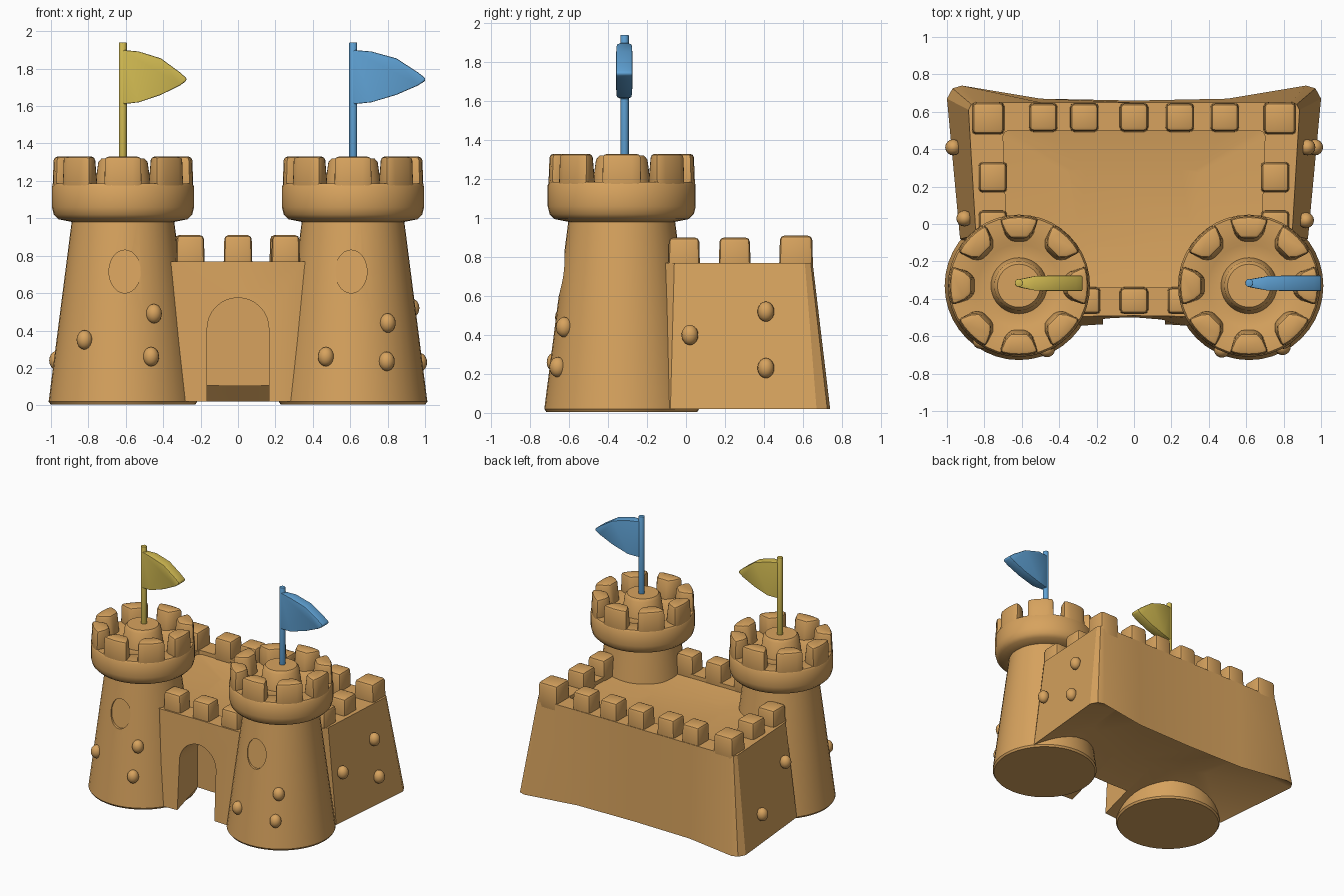
import bpy, bmesh, math
from mathutils import Vector, Matrix

cube = bpy.data.objects.get("Cube")
if cube:
    bpy.data.objects.remove(cube, do_unlink=True)


def material(name, rgb):
    m = bpy.data.materials.new(name)
    m.use_nodes = True
    m.diffuse_color = (*rgb, 1)
    m.node_tree.nodes["Principled BSDF"].inputs["Base Color"].default_value = (*rgb, 1)
    return m


SAND = material("sand", (0.68, 0.365, 0.112))
BLUE = material("blue", (0.115, 0.36, 0.66))
YELLOW = material("yellow", (0.65, 0.5, 0.085))


def smooth(ob, angle):
    bpy.ops.object.select_all(action="DESELECT")
    ob.select_set(True)
    bpy.context.view_layer.objects.active = ob
    bpy.ops.object.shade_smooth_by_angle(angle=math.radians(angle))


def finish(bm, name, mat, bevel=0, angle=35):
    bmesh.ops.recalc_face_normals(bm, faces=bm.faces)
    me = bpy.data.meshes.new(name)
    bm.to_mesh(me)
    bm.free()
    me.materials.append(mat)
    ob = bpy.data.objects.new(name, me)
    bpy.context.collection.objects.link(ob)
    bpy.context.view_layer.objects.active = ob
    if bevel:
        mod = ob.modifiers.new("bevel", "BEVEL")
        mod.width, mod.segments, mod.limit_method = bevel, 2, "ANGLE"
        bpy.ops.object.modifier_apply(modifier="bevel")
    smooth(ob, angle)
    return ob


def stack(bm, loops):
    """Skin a list of equal-length point loops and close both ends."""
    rings = [[bm.verts.new(p) for p in loop] for loop in loops]
    n = len(rings[0])
    for a, b in zip(rings, rings[1:]):
        for i in range(n):
            j = (i + 1) % n
            bm.faces.new((a[i], a[j], b[j], b[i]))
    for ring in (rings[0], rings[-1]):
        bm.faces.new(ring)


def circle(cx, cy, r, z, n=40):
    return [(cx + r * math.cos(2 * math.pi * i / n),
             cy + r * math.sin(2 * math.pi * i / n), z) for i in range(n)]


def cutter(outline, y0, back):
    """Prism through an (x, z) outline; back gives its far y at each height."""
    bm = bmesh.new()
    stack(bm, [[(x, y0, z) for x, z in outline], [(x, back(z), z) for x, z in outline]])
    return finish(bm, "cutter", SAND)


def cut(ob, tool, angle):
    bpy.context.view_layer.objects.active = ob
    mod = ob.modifiers.new("cut", "BOOLEAN")
    mod.operation, mod.solver, mod.object = "DIFFERENCE", "EXACT", tool
    bpy.ops.object.modifier_apply(modifier="cut")
    bpy.data.objects.remove(tool, do_unlink=True)
    smooth(ob, angle)


# Courtyard body: right-half plans, mirrored to full loops
def full(half, z):
    pts = [Vector((x, y, z)) for x, y in half]
    return pts + [Vector((-p.x, p.y, z)) for p in reversed(pts[1:-1])]


base = [(0, .66), (.5, .67), (.92, .74), (.97, .725), (1, .67), (.93, -.08),
        (.8, -.2), (.6, -.4), (.3, -.545), (0, -.525)]
rim = [(0, .65), (.5, .65), (.84, .65), (.87, .64), (.885, .61), (.845, -.06),
       (.75, -.2), (.6, -.4), (.34, -.495), (0, -.49)]
inner = [(0, .5), (.5, .5), (.67, .5), (.69, .49), (.7, .47), (.68, -.06),
         (.6, -.12), (.5, -.3), (.34, -.34), (0, -.34)]
hollow = [(x * .6, y * .4 + .22) for x, y in base]
court = [(x * .5, y * .5 + .04) for x, y in inner]
bm = bmesh.new()
stack(bm, [full(hollow, .2), full(base, .02), full(rim, .77), full(inner, .77),
           full(inner, .74), full(court, .71)])
body = finish(bm, "castle_walls", SAND)

# Arched gateway
arch = [(-.165, -.1), (.165, -.1)] + [
    (.165 * math.cos(math.pi * i / 16), .41 + .165 * math.sin(math.pi * i / 16)) for i in range(17)]
cut(body, cutter(arch, -.8, lambda z: -.28), 25)


# Wall merlons
def block(name, x, y, w, d, top=.91):
    bm = bmesh.new()
    stack(bm, [[(x + a * w * s / 2, y + b * d * s / 2, z)
                for a, b in ((-1, -1), (1, -1), (1, 1), (-1, 1))]
               for z, s in ((.7, 1.04), (top, .97))])
    finish(bm, name, SAND, .022)


for x in (-.255, 0, .255):
    block("front_merlon", x, -.41, .15, .14)
for x in (-.485, -.265, 0, .245, .485):
    block("back_merlon", x, .57, .15, .15)
for s in (-1, 1):
    block("corner_merlon", s * .78, .565, .17, .17)
    for y in (-.01, .25):
        block("side_merlon", s * .755, y, .15, .16, .9)

# Towers: tapered drum, crown, merlons, window, pole and flag
CX, CY = .615, -.33


def tower_radius(z):
    return .4 - .128 * z


for s, side, mat in ((-1, "right", YELLOW), (1, "left", BLUE)):
    cx = s * CX
    bm = bmesh.new()
    stack(bm, [circle(cx, CY, tower_radius(z) - trim, z)
               for z, trim in ((.005, .012), (.02, 0), (.5, 0), (1.02, 0))])
    drum = finish(bm, side + "_tower", SAND)

    # Flat, shallow oval window that leans with the drum
    oval = [(s * .605 + .085 * math.cos(math.pi * i / 14), .715 + .115 * math.sin(math.pi * i / 14))
            for i in range(28)]
    cut(drum, cutter(oval, -.9, lambda z: -.618 + .13 * (z - .715)), 25)

    bm = bmesh.new()
    crown = ((.2, .97), (.27, .98), (.345, .995), (.37, 1.02), (.38, 1.06), (.38, 1.17), (.37, 1.185),
             (.25, 1.185), (.22, 1.17), (.15, 1.17), (.132, 1.3), (.115, 1.32))
    stack(bm, [circle(cx, CY, r, z) for r, z in crown])
    finish(bm, side + "_crown", SAND)

    for k in range(8):
        turn = Matrix.Translation((cx, CY, 0)) @ Matrix.Rotation(k * math.pi / 4, 4, "Z")
        bm = bmesh.new()
        loops = []
        for z, r_out, r_in in ((1.12, .378, .23), (1.33, .37, .255)):
            plan = [(r_out * math.cos(a), r_out * math.sin(a)) for a in (-.285, -.14, 0, .14, .285)]
            plan += [(r_in + .035, .075), (r_in, .045), (r_in, -.045), (r_in + .035, -.075)]
            loops.append([turn @ Vector((x, y, z)) for x, y in plan])
        stack(bm, loops)
        finish(bm, side + "_crown_merlon", SAND, .02, 40)

    px = s * .616
    bm = bmesh.new()
    stack(bm, [circle(px, -.315, .022, z, 12) for z in (1.2, 1.94)])
    finish(bm, side + "_pole", mat, .004)

    # Pennant, thinner where it meets the pole
    length = .34 if s < 0 else .385
    shape = [(0, 1.61), (.25, 1.62), (.6, 1.66), (.9, 1.71), (1, 1.735), (1, 1.75),
             (.9, 1.78), (.6, 1.855), (.25, 1.892), (0, 1.9)]
    bm = bmesh.new()
    stack(bm, [[(px + u * length, -.317 + e * .042 * min(1, .5 + 2 * u), z) for u, z in shape]
               for e in (-1, 1)])
    finish(bm, side + "_flag", mat, .01)


# Pebbles pressed into towers and side walls
def pebble(name, x, y, z):
    bm = bmesh.new()
    bmesh.ops.create_uvsphere(bm, u_segments=16, v_segments=10, radius=.043,
                              matrix=Matrix.Translation((x, y, z)) @ Matrix.Diagonal((1, 1, 1.2, 1)))
    finish(bm, name, SAND, 0, 60)


for x, z in ((-.82, .35), (-.45, .49), (-.465, .26), (.8, .44), (.47, .26), (.795, .235)):
    dx = abs(x) - CX
    pebble("tower_pebble", x, CY - math.sqrt(tower_radius(z) ** 2 - dx * dx) - .005, z)
for s, spots in ((1, ((.02, .4), (.41, .52), (.41, .23))), (-1, ((.03, .5), (.41, .24)))):
    for y, z in spots:
        wall = .94 + .075 * y - (.13 + .03 * y) * z
        pebble("wall_pebble", s * (wall + .03), y, z)
